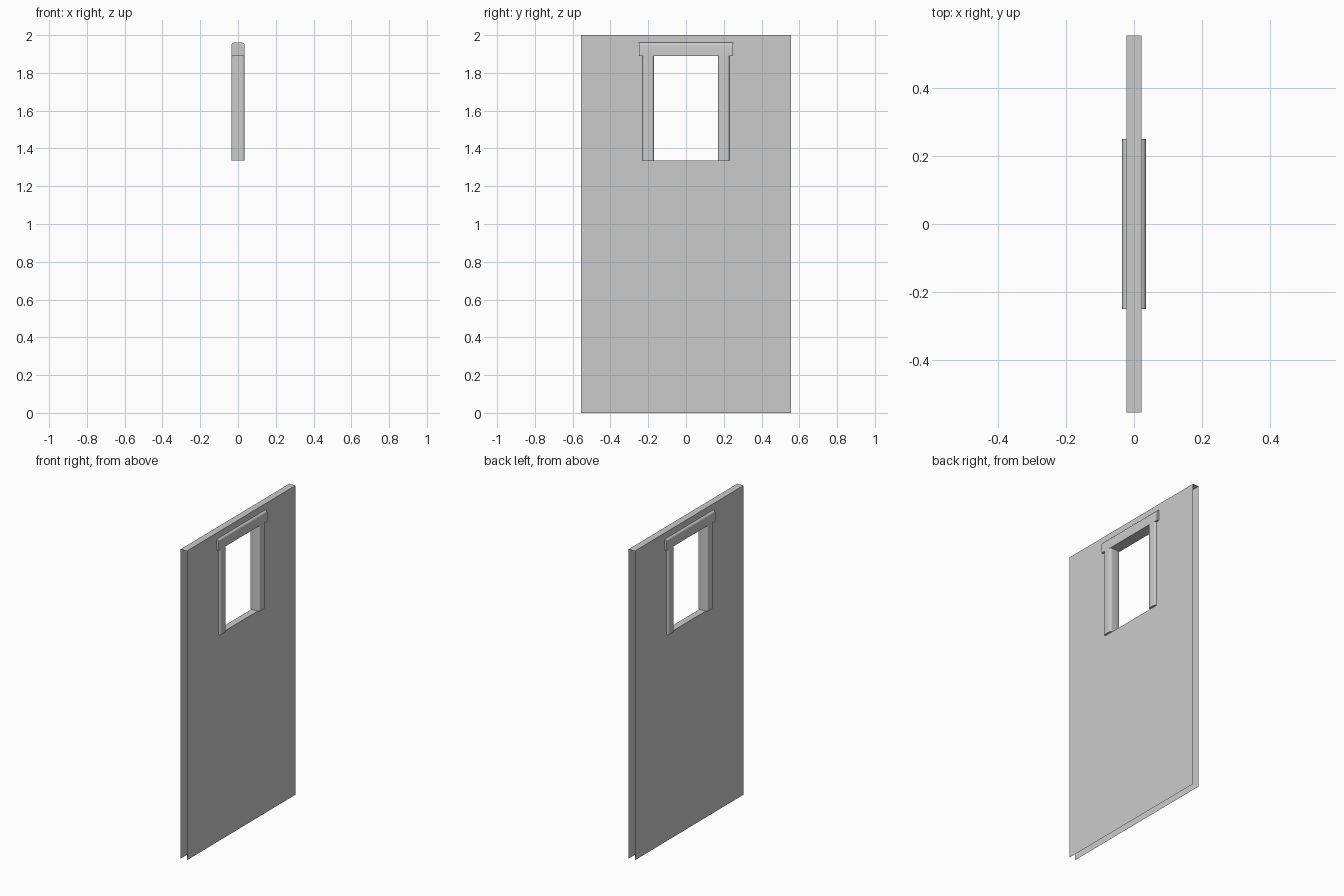
import bpy
import bmesh
from math import radians

cube = bpy.data.objects.get("Cube")
if cube:
    bpy.data.objects.remove(cube, do_unlink=True)

# Single plain grey for every part
grey = bpy.data.materials.new("plain_grey")
grey.use_nodes = True
colour = (0.6, 0.6, 0.6, 1)
grey.diffuse_color = colour
grey.node_tree.nodes["Principled BSDF"].inputs["Base Color"].default_value = colour

HALF_WIDTH, HEIGHT, SKIN = 0.555, 2.0, 0.022
SILL, HEAD, OPENING = 1.335, 1.89, 0.17
FRAME = 0.035


def make_object(name, bm):
    mesh = bpy.data.meshes.new(name)
    bm.to_mesh(mesh)
    bm.free()
    mesh.materials.append(grey)
    obj = bpy.data.objects.new(name, mesh)
    bpy.context.collection.objects.link(obj)
    return obj


def quad(bm, points):
    bm.faces.new([bm.verts.new(p) for p in points])


def rounded_bar(name, low, high, pick_edge, radius):
    """Box between two corners with the chosen edges rounded."""
    bm = bmesh.new()
    bmesh.ops.create_cube(bm, size=1)
    for v in bm.verts:
        v.co = [(a + b) / 2 + c * (b - a) for a, b, c in zip(low, high, v.co)]
    edges = [e for e in bm.edges if pick_edge(e.verts[0].co, e.verts[1].co)]
    bmesh.ops.bevel(bm, geom=edges, offset=radius, segments=5,
                    profile=0.5, affect='EDGES')
    obj = make_object(name, bm)
    bpy.ops.object.select_all(action='DESELECT')
    obj.select_set(True)
    bpy.context.view_layer.objects.active = obj
    bpy.ops.object.shade_smooth_by_angle(angle=radians(35))
    return obj


# Wall: two skins with a window hole, open at the ends and underneath
bm = bmesh.new()
ys = (-HALF_WIDTH, -OPENING, OPENING, HALF_WIDTH)
zs = (0, SILL, HEAD + 0.02, HEIGHT)
for side in (-1, 1):
    x = side * SKIN
    for i in range(3):
        for j in range(3):
            if (i, j) == (1, 1):
                continue
            ring = [(x, ys[i], zs[j]), (x, ys[i + 1], zs[j]),
                    (x, ys[i + 1], zs[j + 1]), (x, ys[i], zs[j + 1])]
            quad(bm, ring[::side])
# Top cap and window sill close the gap between the skins
for half, z in ((HALF_WIDTH, HEIGHT), (OPENING, SILL)):
    quad(bm, [(-SKIN, -half, z), (SKIN, -half, z),
              (SKIN, half, z), (-SKIN, half, z)])
bmesh.ops.remove_doubles(bm, verts=bm.verts, dist=0.0001)
make_object("wall_panel", bm)

# Side posts of the window frame, rounded along their height
for side, name in ((-1, "front_window_post"), (1, "back_window_post")):
    y0, y1 = sorted((side * OPENING, side * 0.23))
    rounded_bar(name, (-FRAME, y0, SILL), (FRAME, y1, HEAD),
                lambda a, b: abs(a.z - b.z) > 0.1, 0.012)

# Header over the window, rounded along its two upper edges
rounded_bar("window_header", (-FRAME, -0.25, HEAD), (FRAME, 0.25, 1.96),
            lambda a, b: abs(a.y - b.y) > 0.1 and a.z > 1.93, 0.015)
